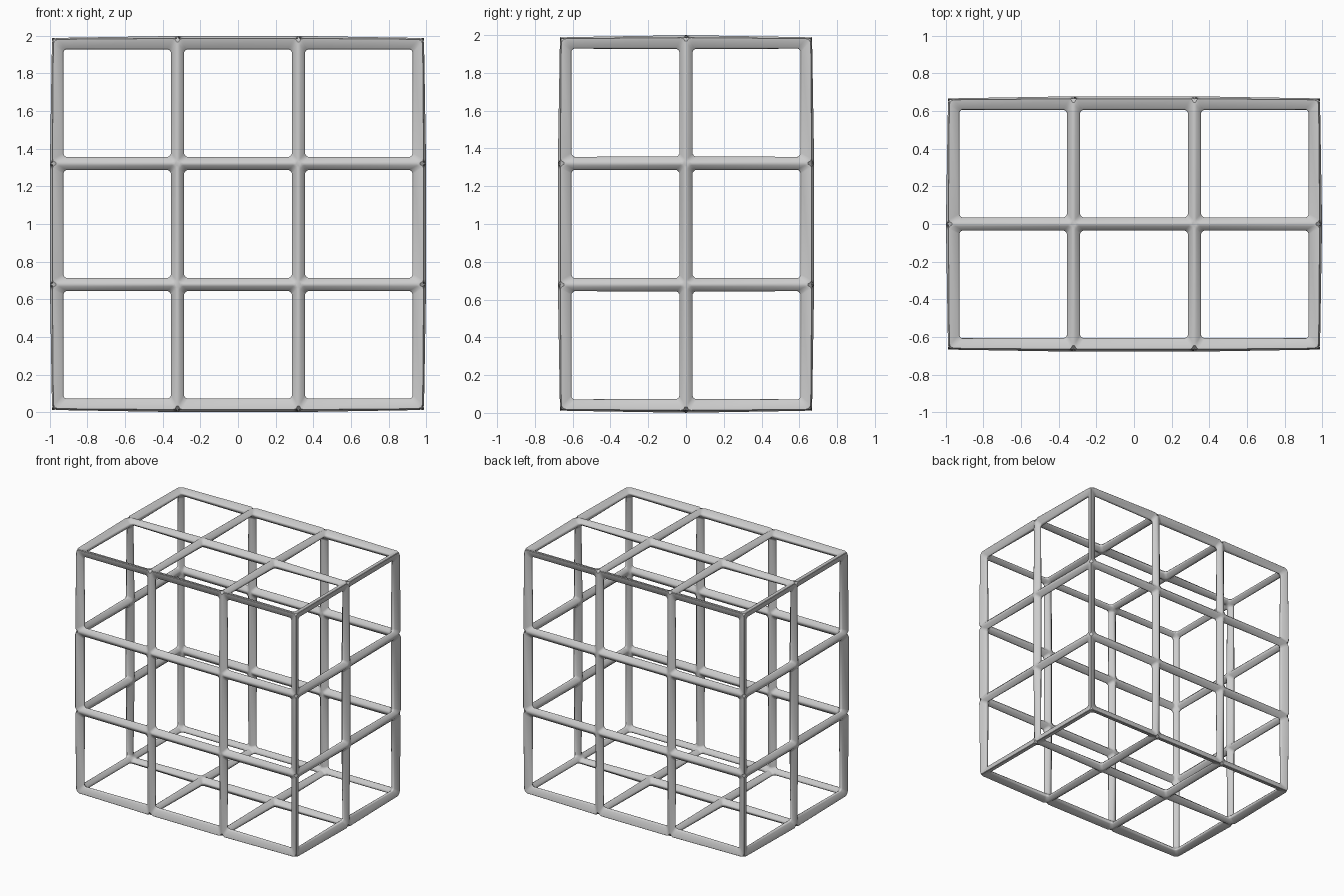
import bpy
import bmesh
from mathutils import Vector

if "Cube" in bpy.data.objects:
    bpy.data.objects.remove(bpy.data.objects["Cube"])

HALF = Vector((0.964, 0.643, 0.964))   # half size of the lattice centre lines
CELLS = (3, 2, 3)                      # openings along x, y, z
BAR = 0.085                            # bar thickness before rounding
ROUND = 0.015                          # edge rounding

# Box shell cut into square panels
bm = bmesh.new()
bmesh.ops.create_cube(bm, size=2.0)
bmesh.ops.scale(bm, vec=HALF, verts=bm.verts)
for axis in range(3):
    normal = Vector((0, 0, 0))
    normal[axis] = 1
    for i in range(1, CELLS[axis]):
        cut = normal * HALF[axis] * (2 * i / CELLS[axis] - 1)
        geom = bm.verts[:] + bm.edges[:] + bm.faces[:]
        bmesh.ops.bisect_plane(bm, geom=geom, dist=1e-5, plane_co=cut, plane_no=normal)
bmesh.ops.translate(bm, vec=(0, 0, 1.0), verts=bm.verts)
bmesh.ops.recalc_face_normals(bm, faces=bm.faces)

mesh = bpy.data.meshes.new("cage_frame")
bm.to_mesh(mesh)
bm.free()
cage = bpy.data.objects.new("cage_frame", mesh)
bpy.context.collection.objects.link(cage)

# Panel edges become bars
wire = cage.modifiers.new("bars", 'WIREFRAME')
wire.thickness = BAR
wire.offset = 0.0
wire.use_even_offset = True
wire.use_replace = True

# Rounded bars and opening corners
bevel = cage.modifiers.new("rounding", 'BEVEL')
bevel.width = ROUND
bevel.segments = 3
bevel.limit_method = 'ANGLE'
bevel.use_clamp_overlap = False

bpy.context.view_layer.objects.active = cage
cage.select_set(True)
bpy.ops.object.convert(target='MESH')
bpy.ops.object.shade_smooth_by_angle(angle=0.6)
